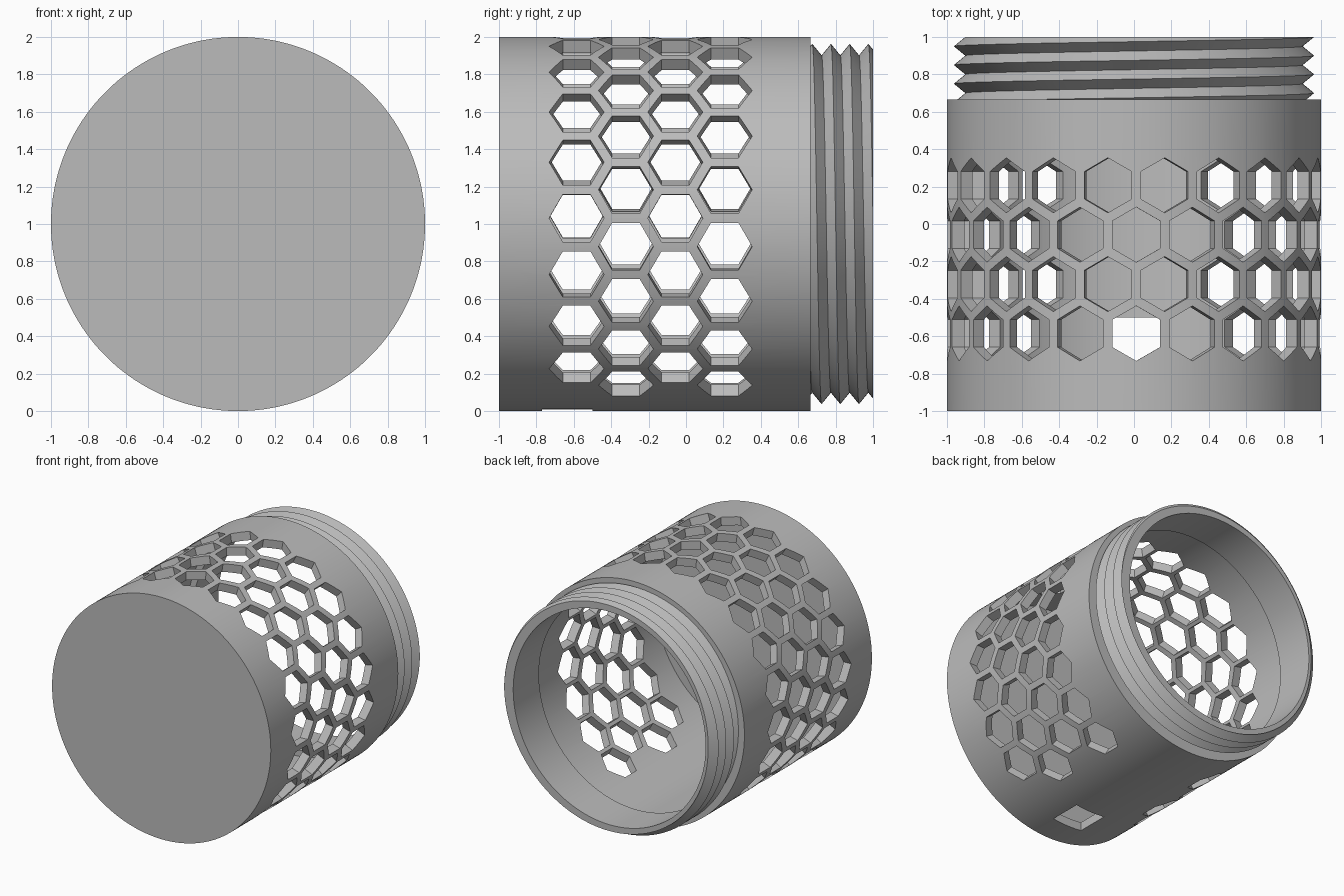
import bpy, bmesh, math
from mathutils import Matrix

if "Cube" in bpy.data.objects:
    bpy.data.objects.remove(bpy.data.objects["Cube"])

SEG = 180                                # sides of the round body
R, BORE, NECK_BORE = 1.0, 0.93, 0.88     # body, cavity and neck radii
SHOULDER, BACK, FLOOR = 0.665, 1.0, -0.93
ROOT, CREST, PITCH = 0.902, 0.963, 0.1   # screw thread

grey = bpy.data.materials.new("plain_grey")
grey.diffuse_color = (0.5, 0.5, 0.5, 1)
grey.use_nodes = True
grey.node_tree.nodes["Principled BSDF"].inputs["Base Color"].default_value = grey.diffuse_color


def finish(name, bm):
    me = bpy.data.meshes.new(name)
    bm.to_mesh(me)
    bm.free()
    ob = bpy.data.objects.new(name, me)
    bpy.context.collection.objects.link(ob)
    me.materials.append(grey)
    return ob


def orient(bm):
    """Make the faces of a closed solid point outwards."""
    bmesh.ops.recalc_face_normals(bm, faces=bm.faces)
    if bm.calc_volume(signed=True) < 0:
        bmesh.ops.reverse_faces(bm, faces=bm.faces)


def smooth(ob):
    bpy.ops.object.select_all(action='DESELECT')
    ob.select_set(True)
    bpy.context.view_layer.objects.active = ob
    bpy.ops.object.shade_smooth_by_angle(angle=math.radians(25))


def volume(me):
    bm = bmesh.new()
    bm.from_mesh(me)
    v = bm.calc_volume(signed=True)
    bm.free()
    return v


# Cup-shaped body: closed front, open back
def ring(bm, r, y):
    return [bm.verts.new((r * math.cos(math.tau * i / SEG), y,
                          1 + r * math.sin(math.tau * i / SEG))) for i in range(SEG)]


bm = bmesh.new()
rings = [ring(bm, r, y) for r, y in
         ((R, -1), (R, SHOULDER), (BORE, SHOULDER), (BORE, FLOOR))]
for a, b in zip(rings, rings[1:]):
    for i in range(SEG):
        j = (i + 1) % SEG
        bm.faces.new((a[i], a[j], b[j], b[i]))
bm.faces.new(rings[0])
bm.faces.new(rings[-1])
orient(bm)
body = finish("perforated_body", bm)

# Honeycomb cutters: four staggered rows wrapped round the top and sides
bm = bmesh.new()
STEP = math.radians(17.5)
for row, y in enumerate((-0.585, -0.321, -0.057, 0.207)):
    half = 8.5 if row % 2 else 8
    for n in range(int(2 * half) + 1):
        a = math.radians(89.3) + (n - half) * STEP
        m = (Matrix.Translation((0, y, 1)) @ Matrix.Rotation(-a, 4, 'Y')
             @ Matrix.Translation((0.98, 0, 0)) @ Matrix.Rotation(math.pi / 2, 4, 'Y'))
        bmesh.ops.create_cone(bm, cap_ends=True, segments=6, radius1=0.147,
                              radius2=0.147, depth=0.16, matrix=m)
# Square slot in the underside
bmesh.ops.create_cube(bm, size=1, matrix=Matrix.Translation((0.01, -0.635, 0.03))
                      @ Matrix.Diagonal((0.27, 0.27, 0.2, 1)))
orient(bm)
cutter = finish("hole_cutter", bm)
cutter.hide_render = True

# Cut the holes, keeping the first solver result that removes the right amount
solid = volume(body.data)
mod = body.modifiers.new("holes", 'BOOLEAN')
mod.operation, mod.object = 'DIFFERENCE', cutter
cut = None
for solver in ('EXACT', 'MANIFOLD', 'FLOAT'):
    mod.solver = solver
    bpy.context.view_layer.update()
    dg = bpy.context.evaluated_depsgraph_get()
    cut = bpy.data.meshes.new_from_object(body.evaluated_get(dg))
    if 0.2 < solid - volume(cut) < 0.33:
        break
body.modifiers.clear()
body.data = cut
bpy.data.objects.remove(cutter)
smooth(body)


# Threaded neck: a helical triangular profile clipped to the neck length
def thread_radius(y, theta):
    t = ((y - 0.9) / PITCH + theta / math.tau) % 1.0
    return ROOT + (CREST - ROOT) * abs(2 * t - 1)


def neck_profile(theta):
    pts = [(BORE, SHOULDER), (NECK_BORE, SHOULDER), (NECK_BORE, BACK)]
    for k in range(6, -9, -1):           # alternating roots and crests
        y = 0.9 + PITCH * (k / 2 - theta / math.tau + 0.5)
        y = min(max(y, SHOULDER), BACK)
        pts.append((thread_radius(y, theta), y))
    return pts


bm = bmesh.new()
cols = []
for i in range(SEG + 1):
    a = math.tau * i / SEG
    cols.append([bm.verts.new((r * math.cos(a), y, 1 + r * math.sin(a)))
                 for r, y in neck_profile(a)])
for c, d in zip(cols, cols[1:]):
    for j in range(len(c) - 1):
        bm.faces.new((c[j], c[j + 1], d[j + 1], d[j]))
bmesh.ops.remove_doubles(bm, verts=bm.verts, dist=1e-5)
bmesh.ops.recalc_face_normals(bm, faces=bm.faces)
neck = finish("threaded_neck", bm)
smooth(neck)
